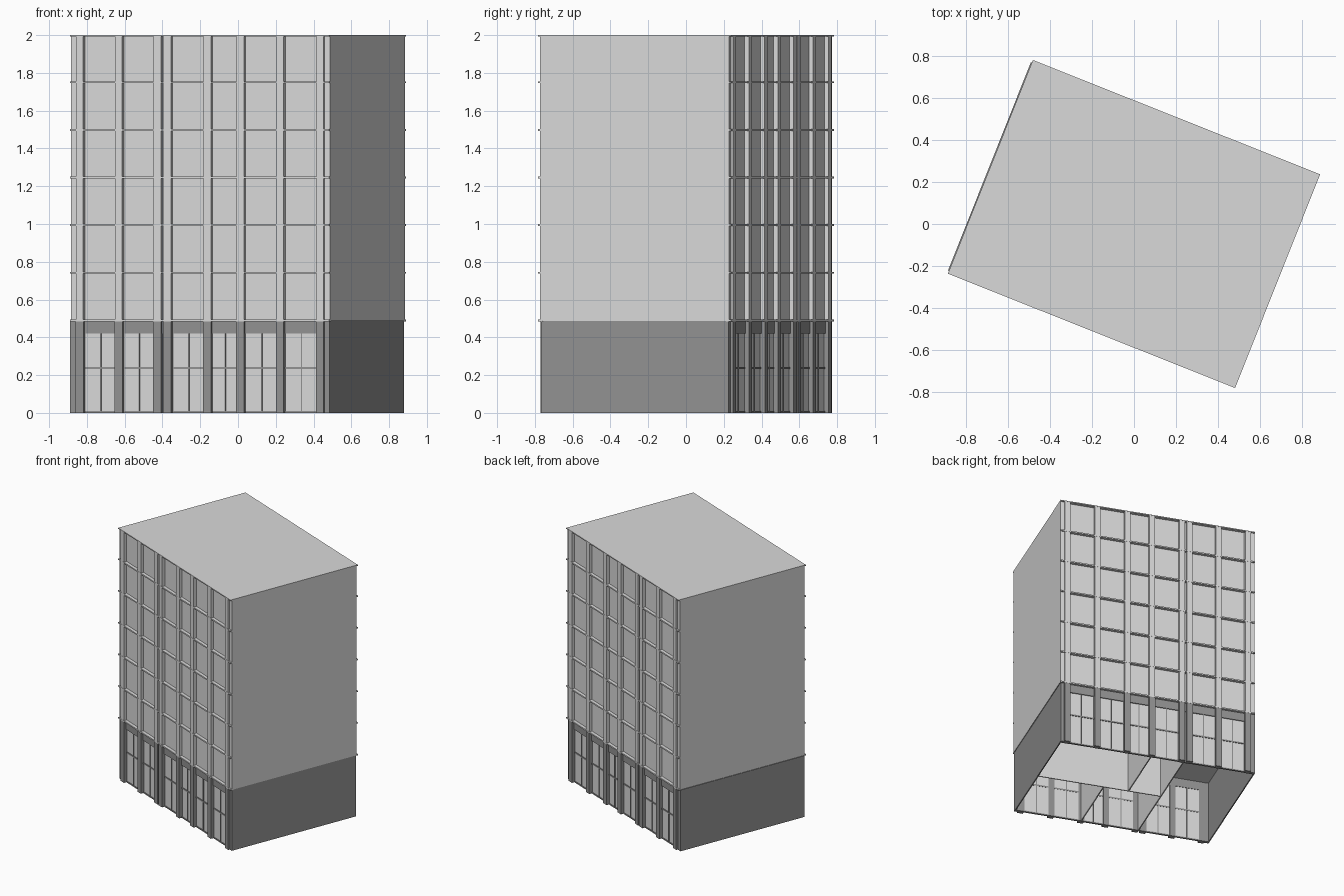
import bpy, bmesh, math
from mathutils import Matrix

if "Cube" in bpy.data.objects:
    bpy.data.objects.remove(bpy.data.objects["Cube"])

ROT = Matrix.Rotation(math.radians(-21.7), 4, 'Z')   # whole building is turned
W, D = 0.738, 0.549                                  # half width / half depth of roof
WALL, PIER = 0.524, 0.538                            # facade plane, corner pier plane
BASE, TOP = 0.487, 2.0
COLS = [-0.685, -0.463, -0.243, -0.185, 0.042, 0.23, 0.457, 0.685]
CW = 0.021                                           # column half width


def material(name, g):
    m = bpy.data.materials.new(name)
    m.diffuse_color = (g, g, g, 1)
    m.use_nodes = True
    m.node_tree.nodes["Principled BSDF"].inputs["Base Color"].default_value = m.diffuse_color
    return m


LIGHT = material("light_grey", 0.7)
DARK = material("mid_grey", 0.29)


def boxes(name, items, mat, shift=0.0):
    """One object from a list of boxes (u0, u1, v0, v1, z0, z1)."""
    bm = bmesh.new()
    for u0, u1, v0, v1, z0, z1 in items:
        v0, v1 = min(v0, v1), max(v0, v1)
        r = bmesh.ops.create_cube(bm, size=1)
        for v in r['verts']:
            v.co.x = (u0 + u1) / 2 + v.co.x * (u1 - u0) + shift
            v.co.y = (v0 + v1) / 2 + v.co.y * (v1 - v0)
            v.co.z = (z0 + z1) / 2 + v.co.z * (z1 - z0)
    bm.transform(ROT)
    me = bpy.data.meshes.new(name)
    bm.to_mesh(me)
    bm.free()
    me.materials.append(mat)
    ob = bpy.data.objects.new(name, me)
    bpy.context.collection.objects.link(ob)
    return ob


SIDES = (-1, 1)
BAYS = [(a + CW, b - CW) for a, b in zip(COLS, COLS[1:]) if b - a > 0.1]

# Upper block with corner piers and roof slab
boxes("upper_block", [(-W, W, -WALL, WALL, BASE, TOP - 0.008)], LIGHT)
piers = [(u0, u1, s * (WALL - 0.001), s * PIER) for s in SIDES
         for u0, u1 in ((-W, -0.705), (0.705, W))]
boxes("upper_corner_piers", [p + (BASE, TOP - 0.008) for p in piers], LIGHT)
boxes("roof_slab", [(-W, W, -D, D, TOP - 0.008, TOP)], LIGHT)

# Upper columns and floor ledges on front and back
boxes("upper_columns", [(c - CW, c + CW, s * (WALL - 0.001), s * (D - 0.001), BASE, TOP - 0.008)
                        for s in SIDES for c in COLS], LIGHT)
levels = [BASE + 0.0025 + i * (TOP - BASE) / 6 for i in range(6)]
boxes("floor_ledges", [(-W, W, s * (WALL - 0.001), s * D, z - 0.005, z + 0.005)
                       for s in SIDES for z in levels], LIGHT)

# Base: side walls, corner piers, top band, columns
S = -0.005
boxes("base_side_walls", [(-W, -W + 0.008, -WALL, WALL, 0, BASE),
                          (W - 0.008, W, -WALL, WALL, 0, BASE)], DARK, S)
boxes("base_corner_piers", [(u0, u1, s * (WALL - 0.012), s * (PIER - 0.003), 0, BASE)
                            for u0, u1, s in [(a, b, s) for s in SIDES
                                              for a, b in ((-W, -0.7), (0.7, W))]], DARK, S)
boxes("base_top_band", [(-0.7, 0.7, s * (WALL - 0.012), s * (WALL + 0.006), 0.42, BASE)
                        for s in SIDES], DARK)
boxes("base_columns", [(c - CW - 0.001, c + CW + 0.001, s * (WALL - 0.012), s * D, 0, BASE - 0.003)
                       for s in SIDES for c in COLS], DARK)
boxes("base_infill", [(-0.225, -0.203, s * (WALL - 0.012), s * WALL, 0, 0.42)
                      for s in SIDES], DARK)

# Shopfront panes and thin glazing bars
boxes("ground_windows", [(a, b, s * (WALL - 0.008), s * (WALL - 0.001), 0, 0.42)
                         for s in SIDES for a, b in BAYS], LIGHT)
bars = []
for s in SIDES:
    for a, b in BAYS:
        m = (a + b) / 2
        v = (s * (WALL - 0.01), s * (WALL + 0.004))
        bars += [(a, b, *v, 0.232, 0.243), (a, b, *v, 0, 0.009),
                 (m - 0.003, m + 0.003, *v, 0.009, 0.42)]
boxes("window_bars", bars, DARK)

# Interior partitions seen through the open bottom
boxes("partitions", [(-0.208, -0.2, -0.51, 0.51, 0, BASE),
                     (0.038, 0.046, 0.0, 0.51, 0, BASE),
                     (0.226, 0.234, -0.51, 0.0, 0, BASE),
                     (-0.2, 0.725, -0.004, 0.004, 0, BASE)], LIGHT)
